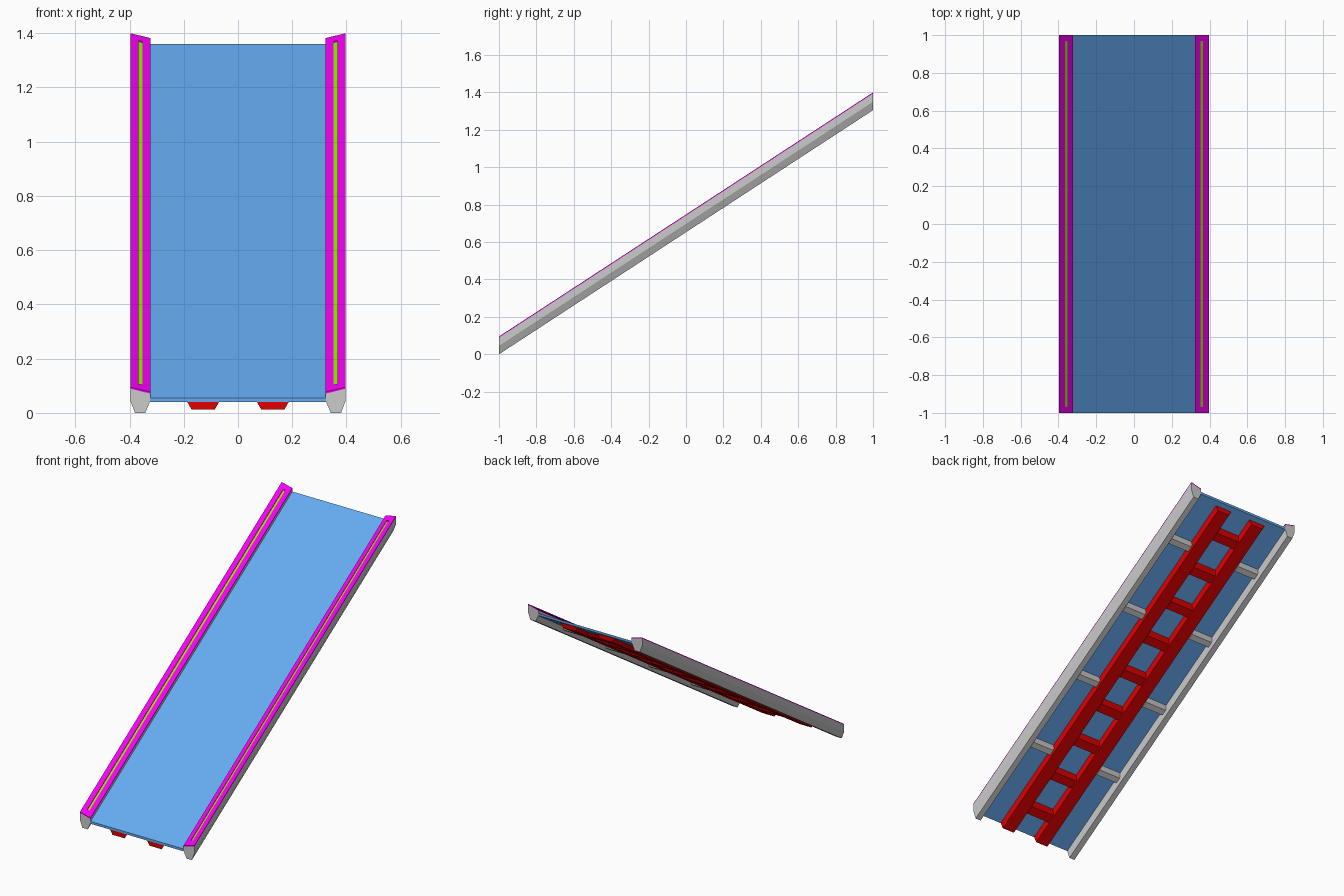
import bpy, bmesh

if "Cube" in bpy.data.objects:
    bpy.data.objects.remove(bpy.data.objects["Cube"])

SLOPE = 0.6525   # rise per unit of y


def lift(x, y, z):
    """Place a point on the sloping deck; z is measured at the low end."""
    return (x, y, z + SLOPE * (y + 1))


def prism(bm, profile, y0, y1):
    """Extrude an x-z profile up the slope with vertical end faces."""
    a = [bm.verts.new(lift(x, y0, z)) for x, z in profile]
    b = [bm.verts.new(lift(x, y1, z)) for x, z in profile]
    bm.faces.new(a)
    bm.faces.new(b[::-1])
    n = len(a)
    for i in range(n):
        j = (i + 1) % n
        bm.faces.new((a[i], b[i], b[j], a[j]))


def taper_box(bm, x0, x1, y0, y1, top, bottom, tx=0.0, ty=0.0):
    """Block whose underside is inset by tx and ty."""
    rings = []
    for z, dx, dy in ((top, 0, 0), (bottom, tx, ty)):
        rings.append([bm.verts.new(lift(x, y, z)) for x, y in (
            (x0 + dx, y0 + dy), (x1 - dx, y0 + dy),
            (x1 - dx, y1 - dy), (x0 + dx, y1 - dy))])
    a, b = rings
    bm.faces.new(a)
    bm.faces.new(b[::-1])
    for i in range(4):
        j = (i + 1) % 4
        bm.faces.new((a[i], b[i], b[j], a[j]))


def finish(name, bm, mat=None, mirror=False):
    bmesh.ops.recalc_face_normals(bm, faces=bm.faces)
    mesh = bpy.data.meshes.new(name)
    bm.to_mesh(mesh)
    bm.free()
    ob = bpy.data.objects.new(name, mesh)
    bpy.context.collection.objects.link(ob)
    if mat:
        mesh.materials.append(mat)
    if mirror:
        ob.modifiers.new("mirror", 'MIRROR').use_axis[0] = True
    return ob


def material(name, color):
    m = bpy.data.materials.new(name)
    m.diffuse_color = (*color, 1)
    m.use_nodes = True
    m.node_tree.nodes["Principled BSDF"].inputs["Base Color"].default_value = m.diffuse_color
    return m


blue = material("belt_blue", (0.13, 0.40, 0.87))
magenta = material("handrail_magenta", (0.9, 0.0, 0.9))
green = material("strip_green", (0.3, 0.8, 0.0))
red = material("frame_red", (0.75, 0.0, 0.0))

X_IN, X_OUT = 0.323, 0.397


def rail_top(x):
    """Height of the side rail's tilted top at x."""
    return 0.077 + 0.018 * (x - X_IN) / (X_OUT - X_IN)


def strip(bm, x0, x1, y0, y1, lo, hi):
    """Thin layer following the tilted rail top."""
    prism(bm, [(x0, rail_top(x0) + lo), (x1, rail_top(x1) + lo),
               (x1, rail_top(x1) + hi), (x0, rail_top(x0) + hi)], y0, y1)


# Belt
bm = bmesh.new()
taper_box(bm, -0.325, 0.325, -1, 1, 0.055, 0.04)
finish("belt", bm, blue)

# Side rails
bm = bmesh.new()
prism(bm, [(X_IN, rail_top(X_IN) - 0.006), (X_OUT, rail_top(X_OUT) - 0.006),
           (X_OUT, 0.045), (0.38, 0), (0.342, 0), (X_IN, 0.045)], -1, 1)
finish("side_rail", bm, mirror=True)

# Rail covers with a long slot
bm = bmesh.new()
S0, S1, YE = 0.352, 0.366, 0.97
strip(bm, X_IN, S0, -1, 1, -0.006, 0)
strip(bm, S1, X_OUT, -1, 1, -0.006, 0)
strip(bm, S0, S1, -1, -YE, -0.006, 0)
strip(bm, S0, S1, YE, 1, -0.006, 0)
finish("rail_cover", bm, magenta, True)

# Light strip sunk in the slot
bm = bmesh.new()
strip(bm, S0, S1, -YE, YE, -0.006, -0.004)
finish("light_strip", bm, green, True)

# Long beams under the belt
bm = bmesh.new()
taper_box(bm, 0.07, 0.187, -1, 0.975, 0.04, 0.012, tx=0.016)
finish("under_beam", bm, red, True)

# Rungs joining the beams
bm = bmesh.new()
for i in range(9):
    y = -0.86 + 0.2125 * i
    taper_box(bm, -0.08, 0.08, y - 0.034, y + 0.034, 0.04, 0.015, ty=0.012)
finish("under_rungs", bm, red)

# Short ribs from beams to side rails
bm = bmesh.new()
for i in range(4):
    y = -0.54 + 0.422 * i
    taper_box(bm, 0.18, 0.33, y - 0.025, y + 0.025, 0.04, 0.018, ty=0.01)
finish("side_ribs", bm, mirror=True)
